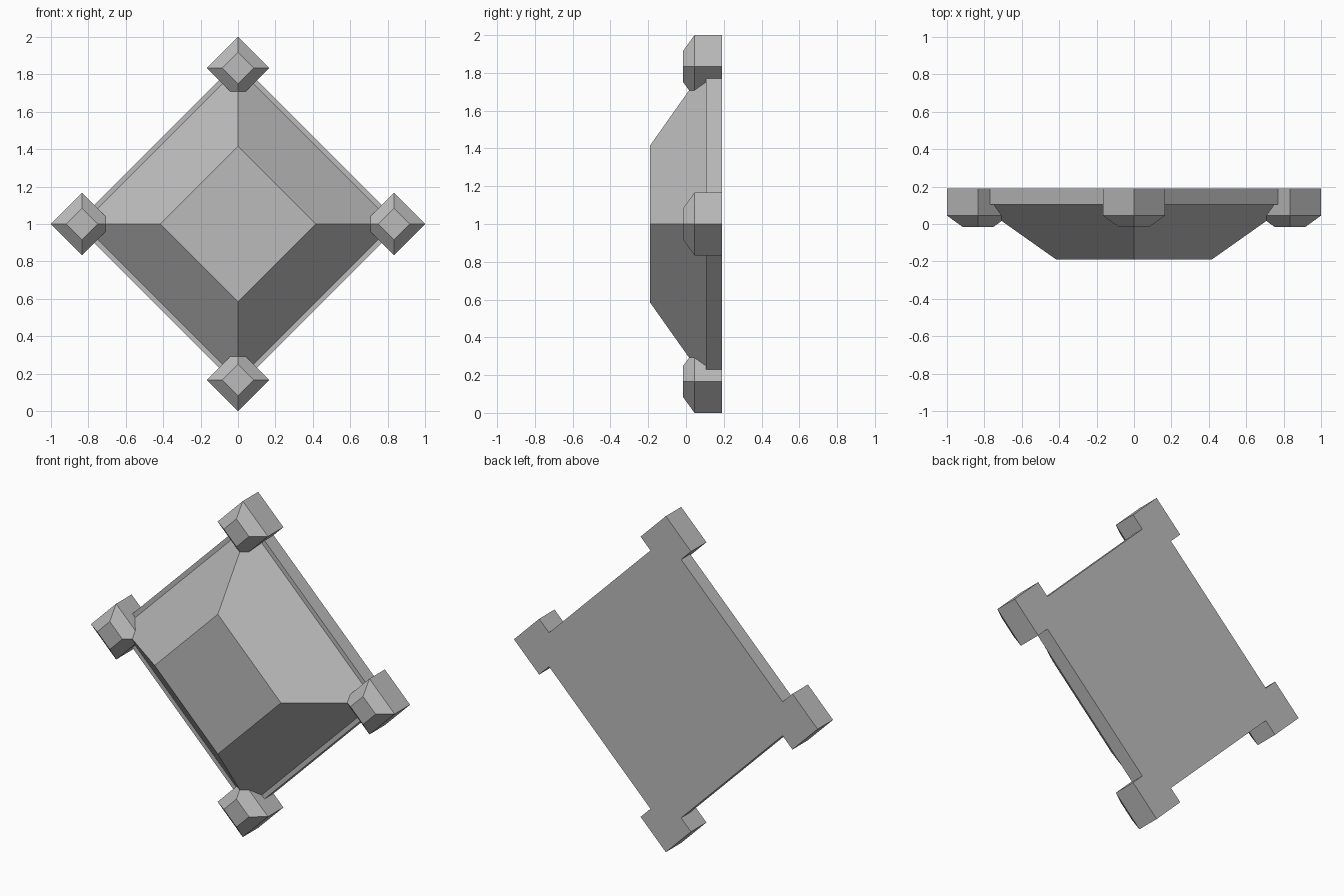
import bpy
import bmesh
from mathutils import Vector

if "Cube" in bpy.data.objects:
    bpy.data.objects.remove(bpy.data.objects["Cube"], do_unlink=True)

grey = bpy.data.materials.new("plain_grey")
grey.use_nodes = True
colour = (0.5, 0.5, 0.5, 1)
grey.diffuse_color = colour
grey.node_tree.nodes["Principled BSDF"].inputs["Base Color"].default_value = colour

BACK = 0.19


def diamond_stack(name, x, z, layers):
    """Closed solid from diamond cross-sections, each (half diagonal, y), back to front."""
    bm = bmesh.new()
    rings = []
    for r, y in layers:
        corners = ((r, 0), (0, r), (-r, 0), (0, -r))
        rings.append([bm.verts.new(Vector((x + dx, y, z + dz))) for dx, dz in corners])
    for a, b in zip(rings, rings[1:]):
        for i in range(4):
            j = (i + 1) % 4
            bm.faces.new((a[i], a[j], b[j], b[i]))
    bm.faces.new(rings[0])
    bm.faces.new(rings[-1])
    bmesh.ops.recalc_face_normals(bm, faces=bm.faces)
    mesh = bpy.data.meshes.new(name)
    bm.to_mesh(mesh)
    bm.free()
    mesh.materials.append(grey)
    obj = bpy.data.objects.new(name, mesh)
    bpy.context.collection.objects.link(obj)
    return obj


# Back plate with a narrow ledge, rising into a flat-topped pyramid
diamond_stack("bevelled_panel", 0, 1,
              [(0.87, BACK), (0.87, 0.105), (0.833, 0.105), (0.416, -BACK)])

# Chamfered stud on each corner
reach = 0.834
studs = {"top": (0, 1), "bottom": (0, -1), "left": (1, 0), "right": (-1, 0)}
for side, (dx, dz) in studs.items():
    diamond_stack(side + "_corner_stud", dx * reach, 1 + dz * reach,
                  [(0.166, BACK), (0.166, 0.045), (0.083, -0.015)])
